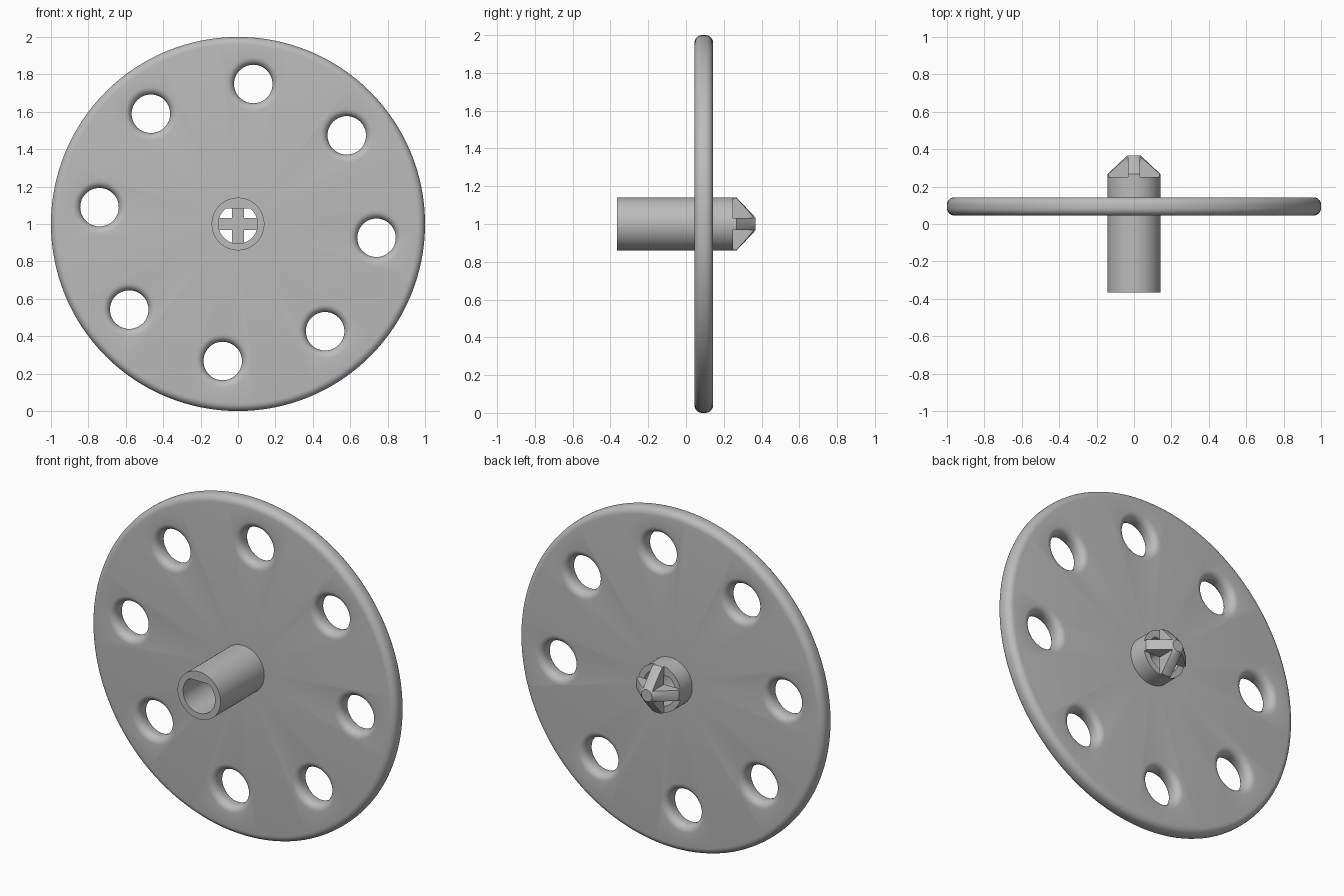
import bpy, bmesh, math
from mathutils import Matrix, Vector

if "Cube" in bpy.data.objects:
    bpy.data.objects.remove(bpy.data.objects["Cube"])

# axis of every turned part runs along y, at height 1
grey = bpy.data.materials.new("plain grey")
grey.diffuse_color = (0.50, 0.50, 0.50, 1)
grey.use_nodes = True
grey.node_tree.nodes["Principled BSDF"].inputs["Base Color"].default_value = grey.diffuse_color


def finish(name, bm):
    bmesh.ops.recalc_face_normals(bm, faces=bm.faces)
    mesh = bpy.data.meshes.new(name)
    bm.to_mesh(mesh)
    bm.free()
    ob = bpy.data.objects.new(name, mesh)
    bpy.context.collection.objects.link(ob)
    mesh.materials.append(grey)
    return ob


def turn(bm, profile, sides, centre=(0, 1), closed=False):
    """Revolve (radius, y) points; open profiles get end caps."""
    rings = []
    for r, y in profile:
        rings.append([bm.verts.new((centre[0] + r * math.cos(2 * math.pi * i / sides), y,
                                    centre[1] + r * math.sin(2 * math.pi * i / sides)))
                      for i in range(sides)])
    pairs = list(zip(rings, rings[1:])) + ([(rings[-1], rings[0])] if closed else [])
    for a, b in pairs:
        for i in range(sides):
            j = (i + 1) % sides
            bm.faces.new((a[i], a[j], b[j], b[i]))
    if not closed:
        bm.faces.new(rings[0])
        bm.faces.new(rings[-1])


def cut(ob, cutter):
    mod = ob.modifiers.new("cut", 'BOOLEAN')
    mod.operation = 'DIFFERENCE'
    mod.solver = 'EXACT'
    mod.object = cutter
    bpy.context.view_layer.objects.active = ob
    bpy.ops.object.modifier_apply(modifier=mod.name)
    bpy.data.objects.remove(cutter)


def smooth(ob):
    bpy.ops.object.select_all(action='DESELECT')
    ob.select_set(True)
    bpy.context.view_layer.objects.active = ob
    bpy.ops.object.shade_smooth_by_angle(angle=math.radians(28))


Y0, Y1, F = 0.045, 0.143, 0.04      # disc faces and edge rounding
HUB, BORE = 0.141, 0.105
STEPS = [math.radians(a) for a in range(0, 91, 15)]

# disc with a rounded rim
rim = [(1 - F + F * math.sin(a), Y0 + F - F * math.cos(a)) for a in STEPS]
rim += [(1 - F + F * math.cos(a), Y1 - F + F * math.sin(a)) for a in STEPS]
bm = bmesh.new()
turn(bm, [(HUB - 0.01, Y0)] + rim + [(HUB - 0.01, Y1)], 128, closed=True)
disc = finish("disc", bm)

# eight round holes with flared edges
R = 0.103
flare = [(R + F, Y0 - 0.05)]
flare += [(R + F - F * math.sin(a), Y0 + F - F * math.cos(a)) for a in STEPS]
flare += [(R + F - F * math.cos(a), Y1 - F + F * math.sin(a)) for a in STEPS]
flare += [(R + F, Y1 + 0.05)]
bm = bmesh.new()
for k in range(8):
    a = math.radians(83.7 + 45 * k)
    turn(bm, flare, 48, (0.745 * math.cos(a), 1.008 + 0.745 * math.sin(a)))
cut(disc, finish("hole_cutter", bm))
smooth(disc)

# hub tube whose bore has a flat on its upper side
bm = bmesh.new()
N = 64
loops = []
for r, y, top in ((HUB, -0.365, 1), (HUB, 0.25, 1), (BORE, 0.25, 0.084), (BORE, -0.365, 0.084)):
    loops.append([bm.verts.new((r * math.cos(2 * math.pi * i / N), y,
                                1 + min(top, r * math.sin(2 * math.pi * i / N))))
                  for i in range(N)])
for a, b in zip(loops, loops[1:] + loops[:1]):
    for i in range(N):
        j = (i + 1) % N
        bm.faces.new((a[i], a[j], b[j], b[i]))
smooth(finish("hub_tube", bm))

# pointed tip: a cone cut down to four crossing ribs
bm = bmesh.new()
turn(bm, [(HUB, 0.25), (HUB, 0.267), (0.035, 0.367)], 64)
tip = finish("cross_tip", bm)
bm = bmesh.new()
for sx in (-1, 1):
    for sz in (-1, 1):
        bmesh.ops.create_cube(bm, size=0.3, matrix=Matrix.Translation(
            Vector((sx * 0.181, 0.3, 1 + sz * 0.181))))
cut(tip, finish("corner_cutter", bm))
smooth(tip)
